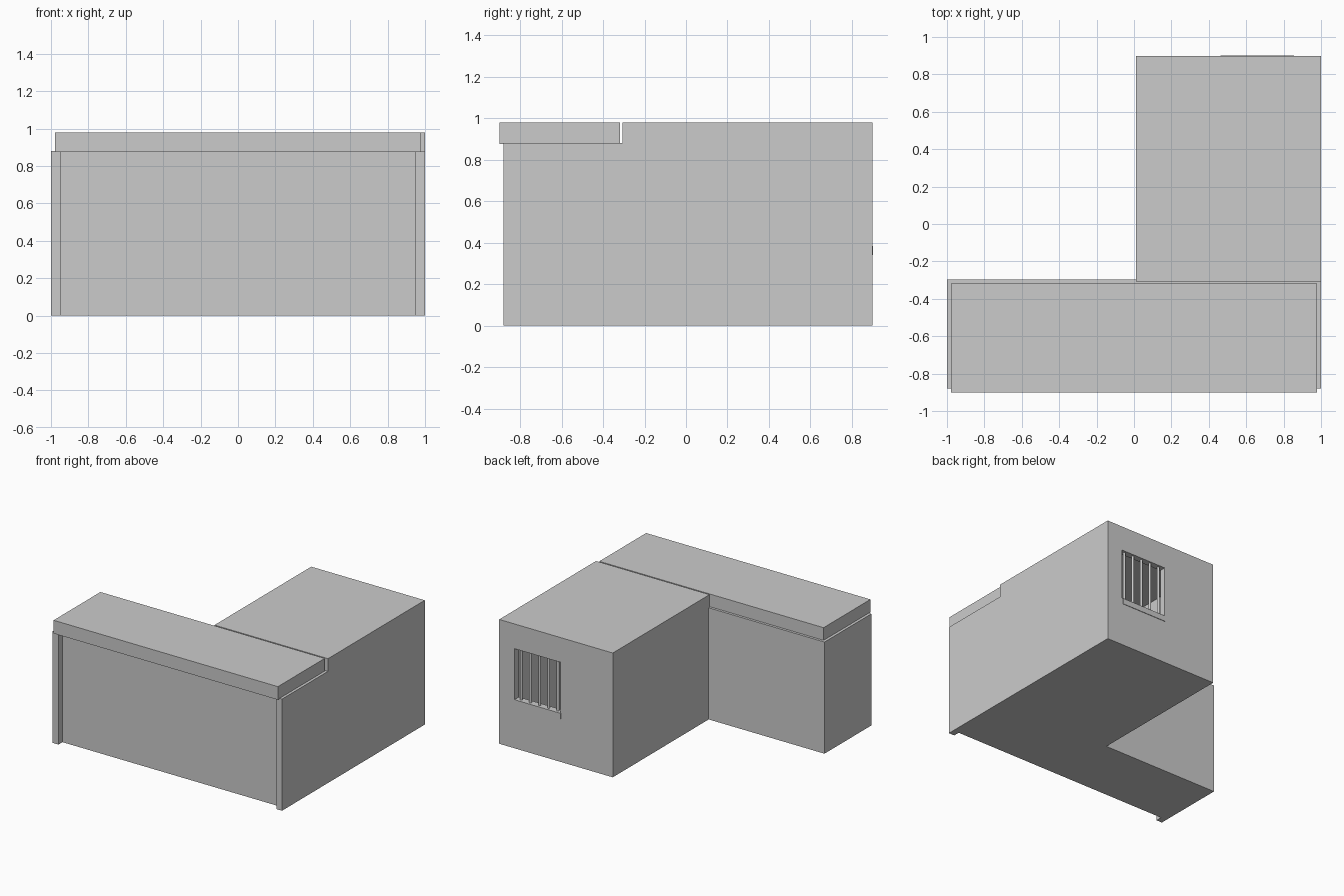
import bpy
import bmesh
from mathutils import Matrix, Vector

if "Cube" in bpy.data.objects:
    bpy.data.objects.remove(bpy.data.objects["Cube"])


def box(name, lo, hi):
    lo, hi = Vector(lo), Vector(hi)
    bm = bmesh.new()
    m = Matrix.Translation((lo + hi) / 2) @ Matrix.Diagonal((*(hi - lo), 1))
    bmesh.ops.create_cube(bm, size=1, matrix=m)
    mesh = bpy.data.meshes.new(name)
    bm.to_mesh(mesh)
    bm.free()
    ob = bpy.data.objects.new(name, mesh)
    bpy.context.collection.objects.link(ob)
    return ob


def cut(ob, *cutters):
    for c in cutters:
        mod = ob.modifiers.new("cut", 'BOOLEAN')
        mod.operation = 'DIFFERENCE'
        mod.solver = 'EXACT'
        mod.object = c
        c.hide_render = True
        c.hide_viewport = False
        c.display_type = 'WIRE'


# Window and doorway dimensions
WX0, WX1, WZ0, WZ1 = 0.465, 0.865, 0.385, 0.785
doorway = box("doorway_cutter", (0.26, -0.50, -0.1), (0.72, -0.20, 0.72))

# Front wing: three walls, open at the front
front_walls = box("front_wing_walls", (-1, -0.88, 0), (1, -0.297, 0.88))
cut(front_walls,
    box("front_room_cutter", (-0.95, -1.2, -0.2), (0.95, -0.347, 1.2)),
    doorway)

# Thin front panel set back between the side walls
box("front_panel", (-0.95, -0.83, 0), (0.95, -0.82, 0.876))

# Overhanging roof slab of the front wing
box("front_roof_slab", (-0.978, -0.90, 0.876), (0.978, -0.317, 0.98))

# Back wing: closed walls and roof with a doorway and a window
back_wing = box("back_wing_shell", (0.01, -0.307, 0), (1, 0.898, 0.98))
cut(back_wing,
    box("back_room_cutter", (0.06, -0.257, -0.2), (0.95, 0.848, 0.93)),
    doorway,
    box("window_cutter", (WX0, 0.80, WZ0), (WX1, 1.0, WZ1)))

# Floors
box("front_floor", (-0.95, -0.82, 0), (0.95, -0.347, 0.01))
box("back_floor", (0.06, -0.257, 0), (0.95, 0.848, 0.01))
box("doorway_floor", (0.26, -0.347, 0), (0.72, -0.257, 0.01))

# Window sill
box("window_sill", (WX0 - 0.003, 0.846, WZ0 - 0.045), (WX1 - 0.01, 0.902, WZ0))

# Window bars
for i in range(5):
    bpy.ops.mesh.primitive_cylinder_add(
        vertices=16, radius=0.01, depth=WZ1 - WZ0,
        location=(WX0 + 0.04 + 0.08 * i, 0.873, (WZ0 + WZ1) / 2))
    bar = bpy.context.object
    bar.name = f"window_bar_{i + 1}"
    bpy.ops.object.shade_smooth_by_angle()
